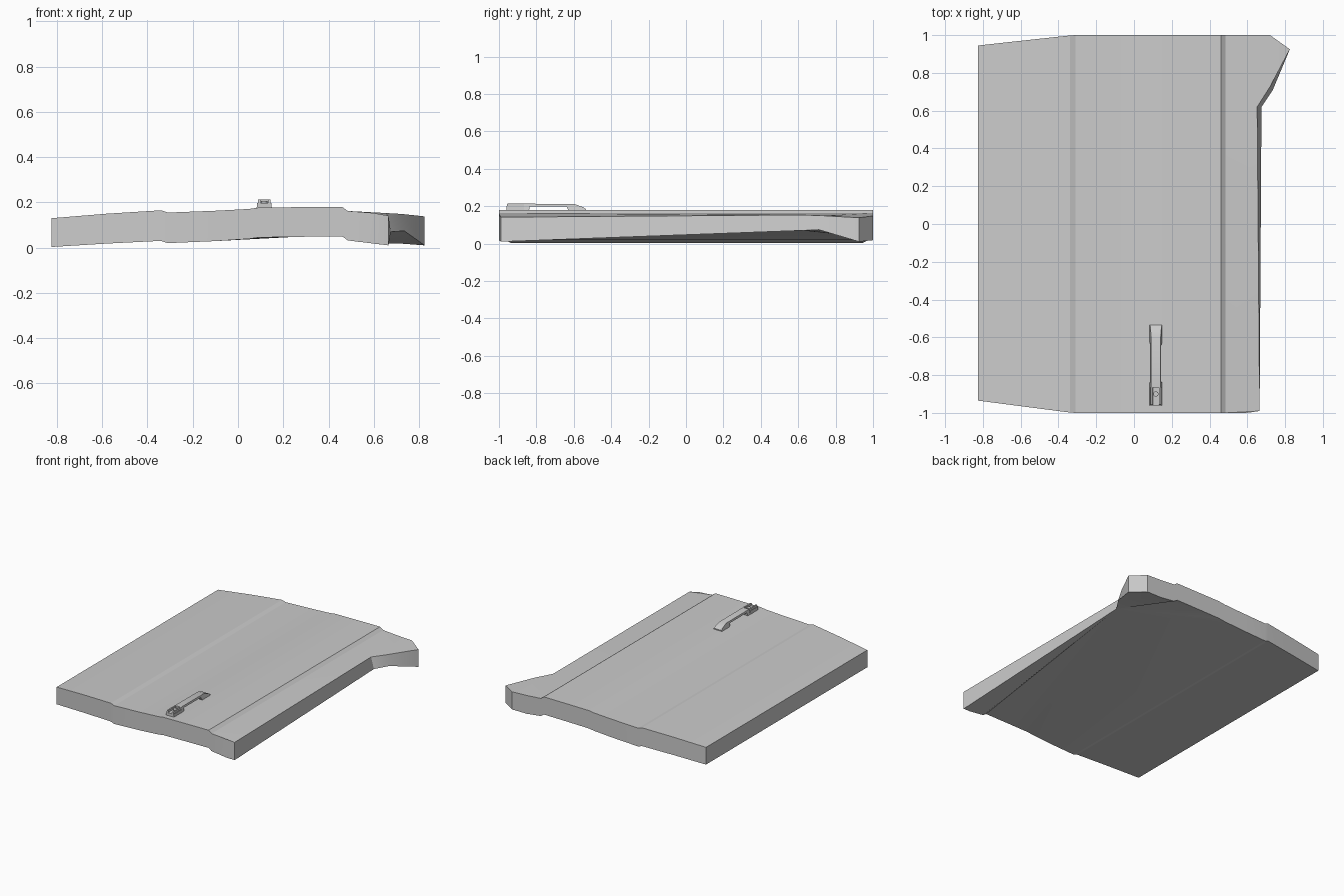
import bpy, bmesh
from math import radians, pi, cos, sin

if "Cube" in bpy.data.objects:
    bpy.data.objects.remove(bpy.data.objects["Cube"])


def finish(name, bm, angle=20):
    bmesh.ops.recalc_face_normals(bm, faces=bm.faces)
    me = bpy.data.meshes.new(name)
    bm.to_mesh(me)
    bm.free()
    ob = bpy.data.objects.new(name, me)
    bpy.context.collection.objects.link(ob)
    bpy.context.view_layer.objects.active = ob
    ob.select_set(True)
    bpy.ops.object.shade_smooth_by_angle(angle=radians(angle))
    ob.select_set(False)
    return ob


# Door panel: columns across the pressed profile (x, front y, back y, top z, bottom z)
columns = [
    (-0.825, -0.935, 0.945, 0.130, 0.003),
    (-0.58, -0.967, 0.972, 0.150, 0.018),
    (-0.34, -0.998, 0.998, 0.165, 0.030),
    (-0.31, -1.0, 1.0, 0.155, 0.020),
    (-0.10, -1.0, 1.0, 0.163, 0.029),
    (0.05, -1.0, 1.0, 0.171, 0.039),
    (0.09, -1.0, 1.0, 0.177, 0.045),
    (0.28, -1.0, 1.0, 0.179, 0.048),
    (0.46, -1.0, 1.0, 0.180, 0.050),
    (0.485, -1.0, 1.0, 0.162, 0.032),
    (0.60, -1.0, 1.0, 0.153, 0.018),
]
# Free right edge: top point, bottom point
edge = [
    ((0.665, -0.99, 0.141), (0.665, -0.99, 0.010)),
    ((0.652, 0.62, 0.153), (0.675, 0.62, 0.070)),
    ((0.722, 0.73, 0.149), (0.735, 0.71, 0.074)),
    ((0.825, 0.925, 0.138), (0.825, 0.925, 0.010)),
    ((0.72, 1.0, 0.148), (0.72, 1.0, 0.018)),
]
bm = bmesh.new()
front = [(bm.verts.new((x, f, t)), bm.verts.new((x, f, b))) for x, f, k, t, b in columns]
back = [(bm.verts.new((x, k, t)), bm.verts.new((x, k, b))) for x, f, k, t, b in columns]
right = [(bm.verts.new(t), bm.verts.new(b)) for t, b in edge]
ring = front + right + back[::-1]
for i, (t, b) in enumerate(ring):
    t2, b2 = ring[(i + 1) % len(ring)]
    bm.faces.new((t, b, b2, t2))
for i in range(9):
    bm.faces.new((front[i][0], front[i + 1][0], back[i + 1][0], back[i][0]))
strip = [v[0] for v in front[9:] + right + back[:8:-1]]
big = [bm.faces.new(strip), bm.faces.new([v[1] for v in ring][::-1])]
bmesh.ops.recalc_face_normals(bm, faces=bm.faces)
bmesh.ops.triangulate(bm, faces=big)
finish("door_panel", bm)

CX = 0.116


def prism(name, profile, low, high, z0=0.172, z1=0.213, cx=CX):
    """Extrude a y-z side profile across x, narrowing towards the top."""
    bm = bmesh.new()
    sides = []
    for s in (-1, 1):
        sides.append([bm.verts.new((cx + s * (low + (high - low) * (z - z0) / (z1 - z0)), y, z))
                      for y, z in profile])
    a, b = sides
    bm.faces.new(a)
    bm.faces.new(b[::-1])
    for i in range(len(a)):
        j = (i + 1) % len(a)
        bm.faces.new((a[i], b[i], b[j], a[j]))
    return finish(name, bm, 25)


# Handle grip: bridge with a sloping tail
prism("handle_grip", [(-0.535, 0.172), (-0.535, 0.184), (-0.55, 0.195), (-0.60, 0.212),
                      (-0.865, 0.213), (-0.865, 0.172), (-0.84, 0.172), (-0.835, 0.199),
                      (-0.64, 0.199), (-0.625, 0.172)], 0.034, 0.025)
# Lock housing: floor with two raised rims
prism("lock_base", [(-0.96, 0.172), (-0.96, 0.198), (-0.865, 0.198), (-0.865, 0.172)], 0.034, 0.029)
for name, s in (("lock_rim_left", -1), ("lock_rim_right", 1)):
    prism(name, [(-0.96, 0.195), (-0.955, 0.213), (-0.865, 0.213), (-0.865, 0.195)],
          0.006, 0.005, z0=0.195, cx=CX + s * 0.022)

# Lock button
bm = bmesh.new()
circle = [bm.verts.new((CX + 0.014 * cos(a * pi / 8), -0.9 + 0.014 * sin(a * pi / 8), 0.196))
          for a in range(16)]
disc = bm.faces.new(circle)
ext = bmesh.ops.extrude_face_region(bm, geom=[disc])
bmesh.ops.translate(bm, vec=(0, 0, 0.010), verts=[v for v in ext["geom"] if isinstance(v, bmesh.types.BMVert)])
finish("lock_button", bm, 30)
